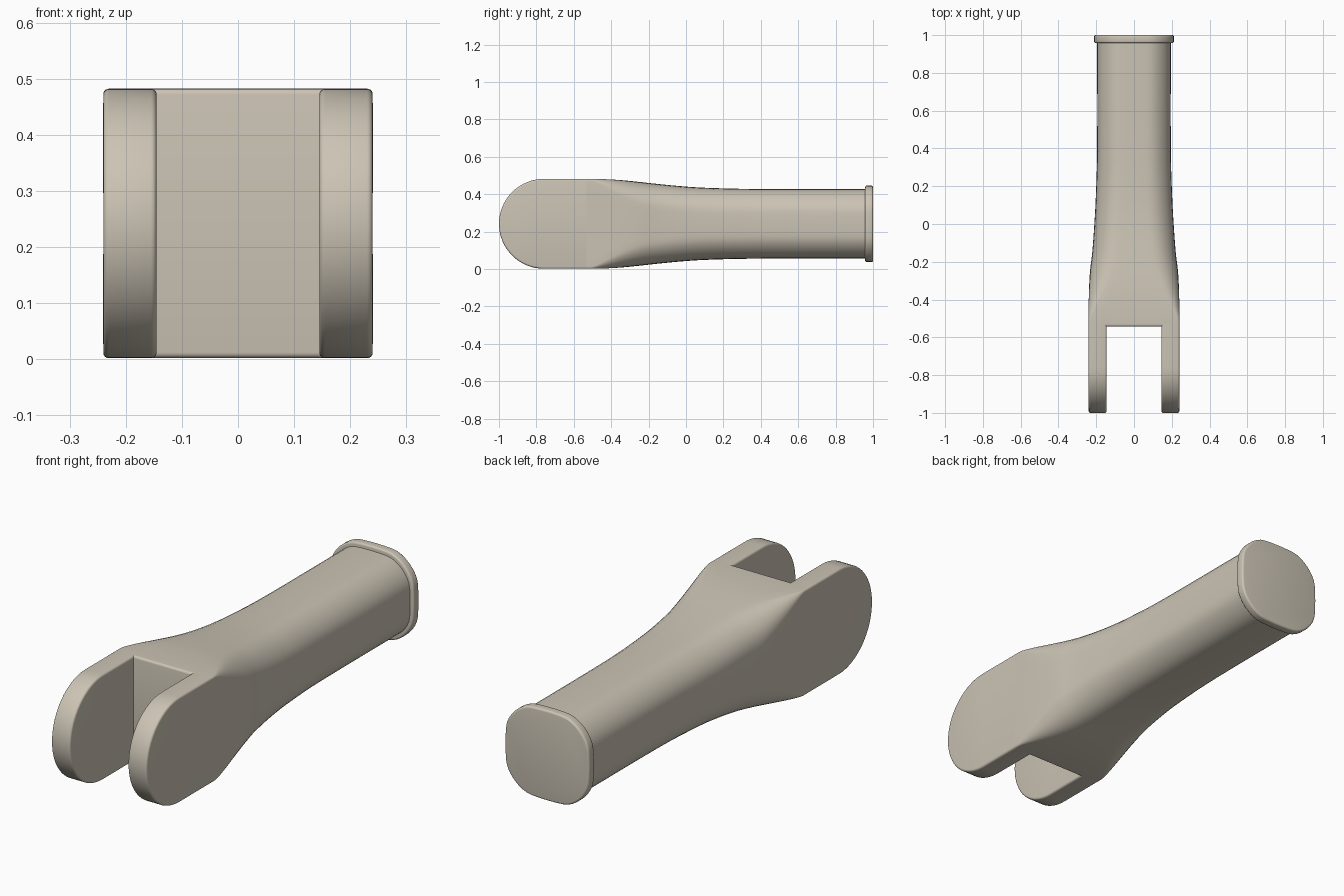
import bpy, bmesh, math
from mathutils import Vector

if "Cube" in bpy.data.objects:
    bpy.data.objects.remove(bpy.data.objects["Cube"])

ZC = 0.242      # height of the centre line
Y0 = -0.533     # seam between fork and shank

mat = bpy.data.materials.new("warm beige")
mat.diffuse_color = (0.60, 0.55, 0.46, 1)
mat.use_nodes = True
mat.node_tree.nodes["Principled BSDF"].inputs["Base Color"].default_value = mat.diffuse_color


def finish(bm, name):
    bmesh.ops.remove_doubles(bm, verts=bm.verts, dist=1e-5)
    bmesh.ops.recalc_face_normals(bm, faces=bm.faces)
    me = bpy.data.meshes.new(name)
    bm.to_mesh(me)
    bm.free()
    me.materials.append(mat)
    ob = bpy.data.objects.new(name, me)
    bpy.context.collection.objects.link(ob)
    bpy.context.view_layer.objects.active = ob
    ob.select_set(True)
    bpy.ops.object.shade_smooth_by_angle(angle=math.radians(35))
    ob.select_set(False)
    return ob


def loft(bm, rings, cap_start=False, cap_end=False, closed=True):
    vs = [[bm.verts.new(p) for p in ring] for ring in rings]
    n = len(vs[0])
    for a, b in zip(vs, vs[1:]):
        for i in range(n if closed else n - 1):
            j = (i + 1) % n
            bm.faces.new((a[i], a[j], b[j], b[i]))
    if cap_start:
        bm.faces.new(vs[0])
    if cap_end:
        bm.faces.new(vs[-1])


def section(y, w, h, r, bulge):
    """Rounded rectangle across y, with gently bowed sides."""
    cx, cz = w - bulge - r, h - bulge - r
    pts = []
    for q in range(4):
        for k in range(9):
            a = math.pi / 2 * (q + k / 8)
            sx = 1 if q in (0, 3) else -1
            sz = 1 if q < 2 else -1
            pts.append(Vector((sx * cx + r * math.cos(a), y, sz * cz + r * math.sin(a))))
        # straight run towards the next corner
        a = math.pi / 2 * (q + 1)
        span = 2 * (cx if q % 2 == 0 else cz)
        along = Vector((-math.sin(a), 0, math.cos(a)))
        start = pts[-1].copy()
        for k in range(1, 8):
            pts.append(start + along * span * k / 8)
    # bow the sides outwards
    for p in pts:
        u, v = p.x / (w - bulge), p.z / (h - bulge)
        p.x += bulge * u * max(0, 1 - v * v)
        p.z += bulge * v * max(0, 1 - u * u)
        p.z += ZC
    return pts


def smooth(keys, steps):
    """Catmull-Rom through the key rows, clamped at both ends."""
    rows = [keys[0]] + keys + [keys[-1]]
    out = []
    for p0, p1, p2, p3 in zip(rows, rows[1:], rows[2:], rows[3:]):
        for s in range(steps):
            t = s / steps
            out.append([0.5 * (2 * b + (c - a) * t + (2 * a - 5 * b + 4 * c - d) * t * t
                               + (3 * b - a - 3 * c + d) * t ** 3)
                        for a, b, c, d in zip(p0, p1, p2, p3)])
    return out + [keys[-1]]


# Shank: square at the fork, blending to a rounded handle (y, half w, half h, radius, bow)
keys = [(Y0, 0.240, 0.240, 0.010, 0), (-0.49, 0.240, 0.240, 0.014, 0),
        (-0.42, 0.240, 0.238, 0.050, 0), (-0.34, 0.238, 0.233, 0.085, 0.002),
        (-0.25, 0.233, 0.224, 0.110, 0.005), (-0.15, 0.221, 0.213, 0.115, 0.008),
        (0.0, 0.210, 0.199, 0.112, 0.012), (0.15, 0.202, 0.191, 0.108, 0.014),
        (0.40, 0.195, 0.186, 0.105, 0.015), (0.965, 0.195, 0.185, 0.105, 0.015)]
bm = bmesh.new()
loft(bm, [section(*k) for k in smooth(keys, 4)])
finish(bm, "shank")

# End collar with softened rims
bm = bmesh.new()
rings = []
for i in range(5):
    a = math.pi / 2 * i / 4
    rings.append((0.958 + 0.009 * (1 - math.sin(a)), 0.009 * (1 - math.cos(a))))
rings = rings[::-1]
rings = [(y, s) for y, s in rings]
profile = []
for i in range(5):
    a = math.pi / 2 * i / 4
    profile.append((0.967 - 0.009 * math.cos(a), 0.009 * (1 - math.sin(a))))
for i in range(5):
    a = math.pi / 2 * i / 4
    profile.append((0.991 + 0.009 * math.sin(a), 0.009 * (1 - math.cos(a))))
loft(bm, [section(y, 0.212 - s, 0.205 - s, 0.115 - s, 0.018) for y, s in profile], True, True)
finish(bm, "end_collar")


def arm_outline(x, inset):
    """Side outline of one fork arm: straight edges and a round nose."""
    r = 0.240 - inset
    pts = [(x, Y0, ZC + r)]
    for i in range(33):
        a = math.pi / 2 + math.pi * i / 32
        pts.append((x, -0.76 + r * math.cos(a), ZC + r * math.sin(a)))
    return pts + [(x, Y0, ZC - r)]


# Fork: two round-nosed arms with softened edges
R = 0.010
for side, name in ((-1, "left_fork_arm"), (1, "right_fork_arm")):
    prof = [(0.145 + R * (1 - math.cos(math.pi * i / 8)), R * (1 - math.sin(math.pi * i / 8)))
            for i in range(5)]
    prof += [(0.230 + R * math.sin(math.pi * i / 8), R * (1 - math.cos(math.pi * i / 8)))
             for i in range(5)]
    bm = bmesh.new()
    rings = [arm_outline(side * x, s) for x, s in prof]
    loft(bm, rings, True, True, closed=False)
    finish(bm, name)

# Slot floor between the arms, edges rounded top and bottom
half = [(Y0 - R * math.sin(math.pi * i / 8), 0.230 + R * math.cos(math.pi * i / 8))
        for i in range(5)]
line = [(y, ZC + z) for y, z in half] + [(y, ZC - z) for y, z in reversed(half)]
bm = bmesh.new()
loft(bm, [[(x, y, z) for y, z in line] for x in (-0.156, 0.156)], closed=False)
finish(bm, "slot_floor")
